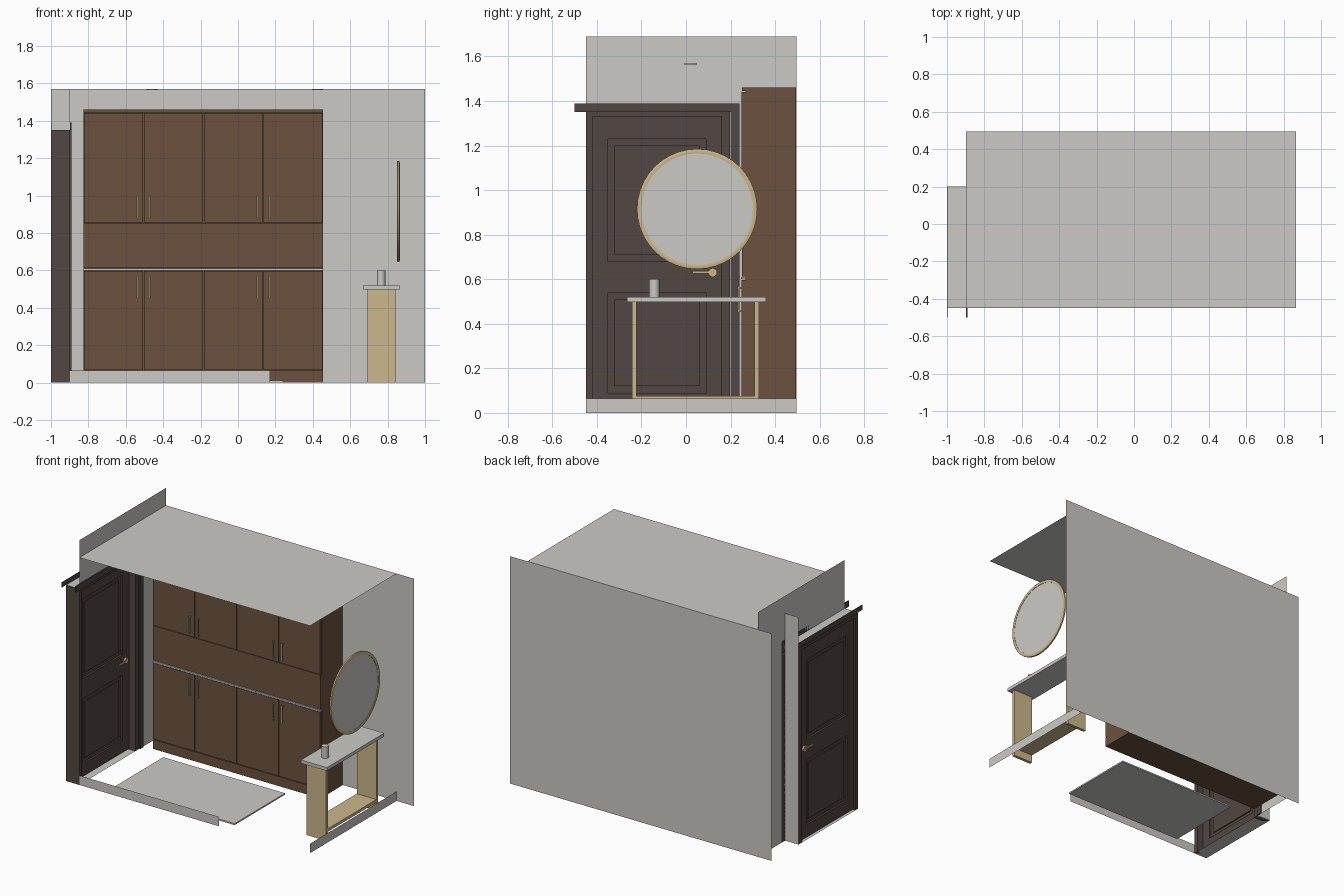
import bpy, bmesh, math
from mathutils import Matrix, Vector

old = bpy.data.objects.get("Cube")
if old:
    bpy.data.objects.remove(old, do_unlink=True)


def material(name, rgb):
    m = bpy.data.materials.new(name)
    m.use_nodes = True
    m.diffuse_color = (*rgb, 1)
    m.node_tree.nodes["Principled BSDF"].inputs["Base Color"].default_value = (*rgb, 1)
    return m


PLASTER = material("pale grey", (0.60, 0.59, 0.56))
WOOD = material("brown wood", (0.15, 0.083, 0.05))
DARK = material("dark wood", (0.084, 0.062, 0.054))
GOLD = material("pale gold", (0.60, 0.475, 0.265))


def finish(name, bm, mat):
    me = bpy.data.meshes.new(name)
    bm.to_mesh(me)
    bm.free()
    me.materials.append(mat)
    ob = bpy.data.objects.new(name, me)
    bpy.context.scene.collection.objects.link(ob)
    return ob


def boxes(name, mat, *spans):
    """One object from boxes given as ((x0, x1), (y0, y1), (z0, z1))."""
    bm = bmesh.new()
    for span in spans:
        mid = Vector([(a + b) / 2 for a, b in span])
        size = [b - a for a, b in span]
        bmesh.ops.create_cube(bm, size=1, matrix=Matrix.Translation(mid) @ Matrix.Diagonal((*size, 1)))
    return finish(name, bm, mat)


def sheet(name, mat, *points):
    bm = bmesh.new()
    bm.faces.new([bm.verts.new(p) for p in points])
    return finish(name, bm, mat)


def cylinder(name, mat, centre, radius, depth, axis="Z", sides=24):
    bm = bmesh.new()
    turn = Matrix.Rotation(math.pi / 2, 4, "Y") if axis == "X" else Matrix()
    bmesh.ops.create_cone(bm, cap_ends=True, segments=sides, radius1=radius, radius2=radius,
                          depth=depth, matrix=Matrix.Translation(centre) @ turn)
    ob = finish(name, bm, mat)
    smooth(ob)
    return ob


def smooth(ob):
    bpy.ops.object.select_all(action="DESELECT")
    ob.select_set(True)
    bpy.context.view_layer.objects.active = ob
    bpy.ops.object.shade_smooth_by_angle(angle=math.radians(35))


# Room shell
L, R, F, B = -0.897, 0.865, -0.45, 0.495
TOP, HEAD, REVEAL = 1.57, 1.355, 0.2
SKIRT = 0.065
sheet("back_wall", PLASTER, (-1, B, 0), (1, B, 0), (1, B, TOP), (-1, B, TOP))
sheet("ceiling", PLASTER, (L, F, TOP), (R, F, TOP), (R, B, TOP), (L, B, TOP))
sheet("left_wall", PLASTER, (L, B, 0), (L, B, 1.69), (L, F, 1.69), (L, F, HEAD),
      (L, REVEAL, HEAD), (L, REVEAL, 0))
sheet("right_skirting", PLASTER, (R, F, 0), (R, B, 0), (R, B, SKIRT), (R, F, SKIRT))
sheet("front_skirting", PLASTER, (L, F, 0), (0.17, F, 0), (0.17, F, SKIRT), (L, F, SKIRT))
sheet("door_reveal", PLASTER, (-1, REVEAL, 0), (L, REVEAL, 0), (L, REVEAL, TOP), (-1, REVEAL, TOP))
for name, z in (("threshold", 0), ("lintel", HEAD)):
    sheet(name, PLASTER, (-1, F, z), (L, F, z), (L, REVEAL, z), (-1, REVEAL, z))
boxes("floor_mat", PLASTER, ((-0.69, 0.24), (-0.38, 0.17), (0, 0.01)))
for x in (-0.46, 0.425):
    cylinder("ceiling_light", PLASTER, (x, 0.02, TOP - 0.003), 0.03, 0.005)

# Door frame, casing and head mouldings
depth = (-0.999, L)
boxes("door_frame", DARK,
      (depth, (F, -0.42), (0, 1.35)),
      (depth, (0.16, REVEAL - 0.002), (0, 1.35)),
      (depth, (-0.42, 0.16), (1.33, 1.35)))
boxes("door_casing", DARK, ((L, L + 0.008), (REVEAL, 0.24), (0, 1.35)))
boxes("inner_head_moulding", DARK, ((L, L + 0.008), (-0.5, 0.24), (1.35, 1.39)))
boxes("outer_head_moulding", DARK, ((-1, -0.997), (-0.5, 0.2), (1.355, 1.39)))

# Panelled door: core, stiles, rails and raised fields
core, full, field = (-0.972, -0.958), (-0.985, -0.945), (-0.979, -0.951)
y0, y1, s = -0.42, 0.16, 0.07
rails = ((0.005, 0.09), (0.54, 0.68), (1.23, 1.33))
door = [(core, (y0, y1), (0.005, 1.33)),
        (full, (y0, y0 + s), (0.005, 1.33)), (full, (y1 - s, y1), (0.005, 1.33))]
door += [(full, (y0 + s, y1 - s), r) for r in rails]
for low, high in zip(rails, rails[1:]):
    door.append((field, (y0 + s + 0.03, y1 - s - 0.03), (low[1] + 0.03, high[0] - 0.03)))
boxes("door", DARK, *door)
for x, out in ((full[0], -1), (full[1], 1)):
    cylinder("door_handle_rose", GOLD, (x + out * 0.006, 0.12, 0.63), 0.02, 0.012, "X", 16)
    a, b = sorted((x + out * 0.009, x + out * 0.015))
    boxes("door_handle_lever", GOLD, ((a, b), (0.03, 0.12), (0.625, 0.637)))

# Cabinet body, counter and doors
x0, x1 = -0.825, 0.455
boxes("cabinet_body", WOOD,
      ((x0, x1), (0.266, B - 0.002), (0, 1.46)),
      ((x0, x1), (0.252, 0.266), (0, 0.065)),
      ((x0, x1), (0.252, 0.266), (0.612, 0.852)),
      ((x0, x1), (0.252, 0.266), (1.445, 1.46)))
boxes("counter", PLASTER, ((x0, x1), (0.246, B - 0.002), (0.6, 0.61)))
width = (x1 - x0) / 4
for level, z0, z1, grip in (("lower", 0.07, 0.596, 0.45), ("upper", 0.856, 1.441, 0.88)):
    for i in range(4):
        left = x0 + i * width
        boxes(level + "_cabinet_door", WOOD,
              ((left + 0.002, left + width - 0.002), (0.25, 0.266), (z0, z1)))
        # Handles sit beside the meeting edge of each pair
        x = left + width - 0.033 if i % 2 == 0 else left + 0.033
        boxes(level + "_cabinet_handle", GOLD,
              ((x - 0.004, x + 0.004), (0.232, 0.238), (grip, grip + 0.12)),
              *[((x - 0.003, x + 0.003), (0.238, 0.25), (z, z + 0.007))
                for z in (grip + 0.005, grip + 0.108)])

# Console table
boxes("table_top", PLASTER, ((0.667, R), (-0.265, 0.36), (0.497, 0.52)))
boxes("table_legs", GOLD, *[((0.692, 0.842), (y, y + 0.02), (0, 0.497)) for y in (-0.242, 0.308)])
boxes("table_rail", GOLD, ((0.692, 0.842), (-0.222, 0.308), (0.055, 0.075)))
cylinder("cup", PLASTER, (0.765, -0.142, 0.56), 0.023, 0.08)

# Round mirror with a stepped ring frame
centre = Vector((0.857, 0.05, 0.915))
cylinder("mirror_glass", PLASTER, centre, 0.256, 0.008, "X", 40)
bm = bmesh.new()
profile = [(0.25, -0.006), (0.262, -0.008), (0.27, -0.005), (0.27, 0.005), (0.262, 0.008), (0.25, 0.006)]
verts = [bm.verts.new((depth_x, radius, 0)) for radius, depth_x in profile]
edges = [bm.edges.new((a, b)) for a, b in zip(verts, verts[1:] + verts[:1])]
bmesh.ops.spin(bm, geom=verts + edges, cent=(0, 0, 0), axis=(1, 0, 0),
               angle=math.tau, steps=40, use_merge=True)
bmesh.ops.remove_doubles(bm, verts=bm.verts, dist=0.0001)
bmesh.ops.recalc_face_normals(bm, faces=bm.faces)
ring = finish("mirror_frame", bm, GOLD)
ring.location = centre
smooth(ring)
